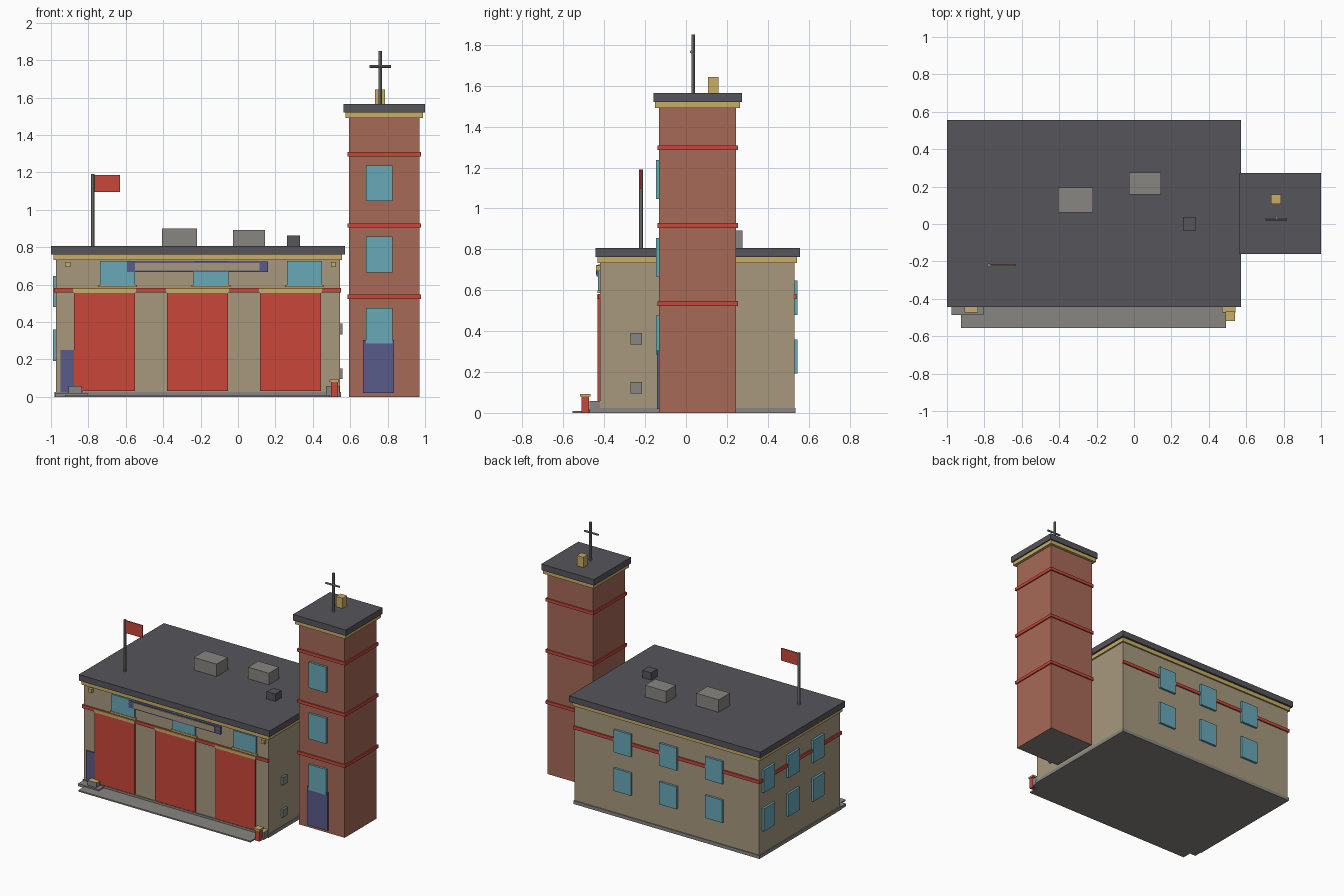
import bpy, bmesh, math
from mathutils import Matrix

if "Cube" in bpy.data.objects:
    bpy.data.objects.remove(bpy.data.objects["Cube"])


def mat(name, r, g, b):
    m = bpy.data.materials.new(name)
    lin = lambda c: ((c / 255 + 0.055) / 1.055) ** 2.4
    m.diffuse_color = (lin(r), lin(g), lin(b), 1)
    m.use_nodes = True
    m.node_tree.nodes["Principled BSDF"].inputs["Base Color"].default_value = m.diffuse_color
    return m


TAN = mat("tan wall", 167, 153, 127)
BRICK = mat("brick", 166, 106, 86)
ROOF = mat("dark roof", 86, 85, 91)
RED = mat("red", 201, 70, 58)
GOLD = mat("gold trim", 201, 173, 102)
GLASS = mat("window glass", 105, 169, 185)
BLUE = mat("blue", 88, 91, 137)
GRAY = mat("gray stone", 135, 134, 130)


def finish(name, bm, *mats):
    me = bpy.data.meshes.new(name)
    bm.to_mesh(me)
    bm.free()
    for m in mats:
        me.materials.append(m)
    ob = bpy.data.objects.new(name, me)
    bpy.context.collection.objects.link(ob)
    return ob


def box(name, x, y, z, *mats):
    """Box from (min, max) ranges."""
    bm = bmesh.new()
    size = [r[1] - r[0] for r in (x, y, z)]
    mid = [(r[0] + r[1]) / 2 for r in (x, y, z)]
    bmesh.ops.create_cube(bm, size=1, matrix=Matrix.Translation(mid) @ Matrix.Diagonal((*size, 1)))
    return finish(name, bm, *mats)


def paint(ob, sign):
    """Second material on the faces pointing up (1) or down (-1)."""
    for p in ob.data.polygons:
        p.material_index = int(p.normal.z * sign > 0.5)


def rod(name, loc, radius, length, m, along_x=False):
    bm = bmesh.new()
    rot = Matrix.Rotation(math.pi / 2, 4, 'Y') if along_x else Matrix()
    bmesh.ops.create_cone(bm, cap_ends=True, segments=8, radius1=radius, radius2=radius,
                          depth=length, matrix=Matrix.Translation(loc) @ rot)
    return finish(name, bm, m)


# Main hall
box("foundation", (-0.98, 0.55), (-0.427, 0.536), (0, 0.025), GRAY)
box("hall_walls", (-0.973, 0.545), (-0.42, 0.53), (0.02, 0.74), TAN)
box("hall_cornice", (-0.987, 0.557), (-0.432, 0.542), (0.732, 0.765), GOLD)
box("hall_roof", (-1, 0.571), (-0.443, 0.557), (0.762, 0.807), ROOF)
box("apron", (-0.925, 0.492), (-0.556, -0.42), (0, 0.01), GRAY)
box("door_step", (-0.975, -0.805), (-0.487, -0.42), (0, 0.02), GRAY)

# Red stripe on front, back and left side only
S = (0.558, 0.582)
box("stripe_front", (-0.983, 0.55), (-0.43, -0.415), S, RED)
box("stripe_back", (-0.983, 0.55), (0.525, 0.54), S, RED)
box("stripe_left", (-0.983, -0.968), (-0.415, 0.525), S, RED)

# Garage bays with header, upper window and sill
for i in range(3):
    x = -0.877 + 0.497 * i
    box(f"garage_door_{i}", (x, x + 0.327), (-0.432, -0.415), (0.03, 0.56), RED)
    box(f"door_header_{i}", (x - 0.004, x + 0.331), (-0.435, -0.415), (0.556, 0.579), GOLD)
    wx = -0.738 + 0.5 * i
    box(f"front_window_{i}", (wx, wx + 0.187), (-0.43, -0.415), (0.596, 0.725), GLASS)
    box(f"front_sill_{i}", (wx - 0.01, wx + 0.197), (-0.434, -0.415), (0.586, 0.599), GOLD)

# Side door, sign board, wall lamps
box("side_door", (-0.95, -0.83), (-0.428, -0.415), (0.022, 0.25), BLUE)
box("sign_frame", (-0.594, 0.16), (-0.437, -0.415), (0.668, 0.723), BLUE)
box("sign_panel", (-0.55, 0.116), (-0.44, -0.43), (0.676, 0.716), TAN)
for i, x in enumerate((-0.91, 0.51)):
    box(f"wall_lamp_{i}", (x - 0.014, x + 0.014), (-0.44, -0.415), (0.695, 0.722), GOLD)

# Back and left windows, two rows of three
for r, z in enumerate((0.192, 0.479)):
    zr = (z, z + 0.168)
    for i in range(3):
        bx, ly = 0.143 - 0.376 * i, 0.43 - 0.29 * i
        box(f"back_window_{r}_{i}", (bx - 0.071, bx + 0.071), (0.525, 0.546), zr, GLASS)
        box(f"left_window_{r}_{i}", (-0.989, -0.968), (ly - 0.066, ly + 0.066), zr, GLASS)

# Right wall vents
for i, z in enumerate((0.094, 0.334)):
    box(f"wall_vent_{i}", (0.54, 0.56), (-0.272, -0.216), (z, z + 0.058), GRAY)

# Planters with gold tops, hydrant
for i, x in enumerate((-0.907, 0.47)):
    paint(box(f"planter_{i}", (x, x + 0.073), (-0.472, -0.42), (0, 0.057), GRAY, GOLD), 1)
box("hydrant", (0.497, 0.534), (-0.511, -0.474), (0, 0.082), RED)
box("hydrant_cap", (0.49, 0.54), (-0.518, -0.468), (0.08, 0.093), GOLD)

# Rooftop units and flag
box("roof_unit_left", (-0.406, -0.22), (0.062, 0.195), (0.8, 0.9), GRAY)
box("roof_unit_right", (-0.027, 0.144), (0.157, 0.276), (0.8, 0.893), GRAY)
box("roof_vent", (0.261, 0.332), (-0.035, 0.037), (0.8, 0.862), ROOF)
rod("flag_pole", (-0.776, -0.221, 0.995), 0.01, 0.39, GRAY)
box("flag", (-0.77, -0.63), (-0.225, -0.217), (1.095, 1.187), RED)

# Tower: nested square slabs around one centre
CX, CY = 0.782, 0.057


def slab(name, half, z, *mats):
    return box(name, (CX - half, CX + half), (CY - half, CY + half), z, *mats)


paint(slab("tower_walls", 0.188, (0, 1.5), BRICK, GRAY), -1)
for i in range(3):
    z = 0.524 + 0.381 * i
    slab(f"tower_band_{i}", 0.197, (z, z + 0.023), RED)
    w = 0.286 + 0.38 * i
    box(f"tower_window_{i}", (0.684, 0.827), (-0.147, -0.125), (w, w + 0.19), GLASS)
slab("tower_cornice", 0.208, (1.492, 1.523), GOLD)
slab("tower_roof", 0.217, (1.52, 1.565), ROOF)
box("tower_door", (0.668, 0.835), (-0.143, -0.125), (0.02, 0.305), BLUE)

# Siren and antenna on the tower
box("siren", (0.733, 0.786), (0.107, 0.159), (1.56, 1.642), GOLD)
rod("antenna_mast", (0.761, 0.036, 1.705), 0.009, 0.29, GRAY)
rod("antenna_bar", (0.761, 0.026, 1.766), 0.007, 0.114, GRAY, True)
